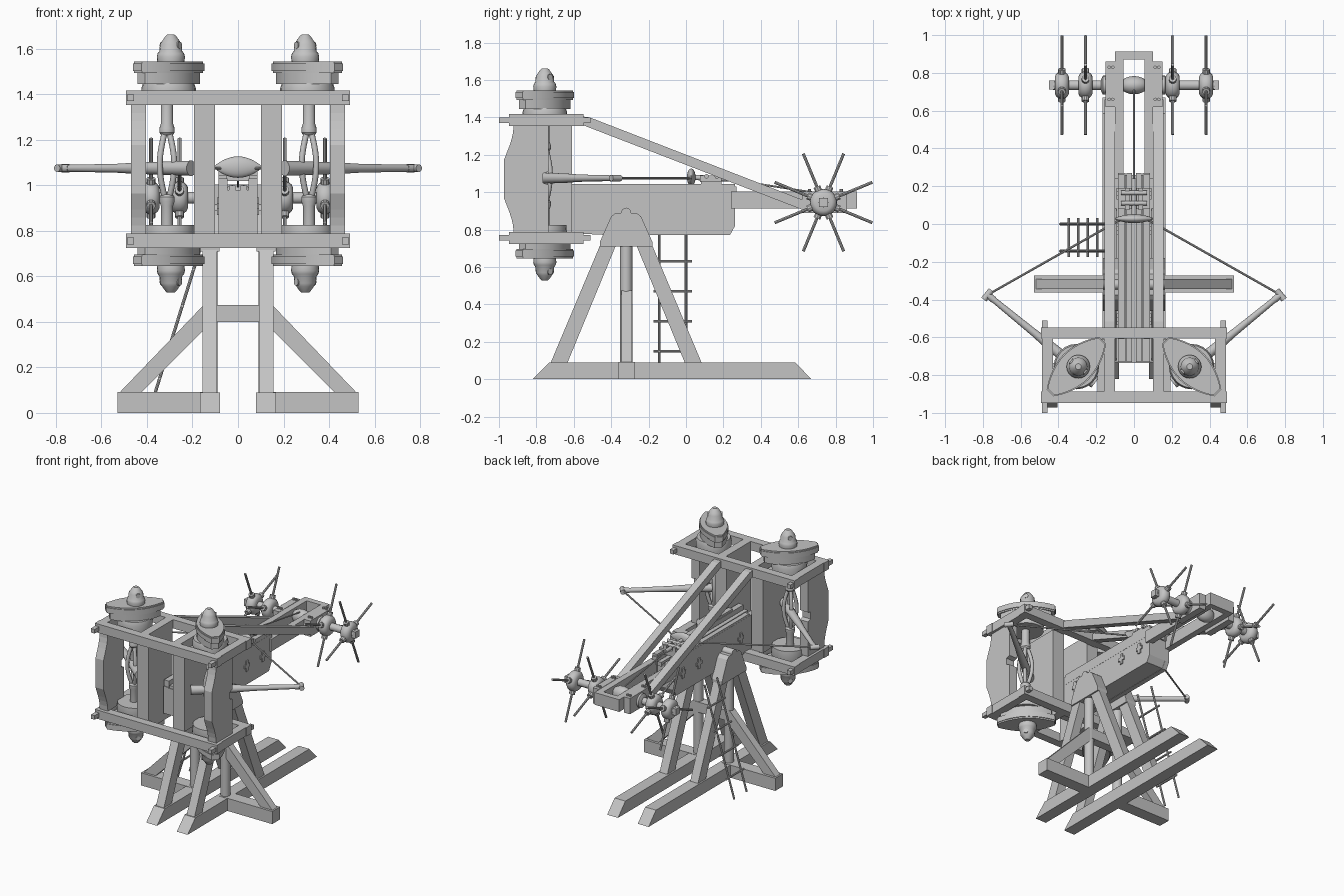
import bpy, bmesh, math
from mathutils import Vector, Matrix

if "Cube" in bpy.data.objects:
    bpy.data.objects.remove(bpy.data.objects["Cube"])

wood = bpy.data.materials.new("plain_grey")
wood.diffuse_color = (0.55, 0.55, 0.55, 1)
wood.use_nodes = True
wood.node_tree.nodes["Principled BSDF"].inputs["Base Color"].default_value = wood.diffuse_color
SIDES = (-1, 1)


def finish(name, bm, smooth=False):
    bmesh.ops.recalc_face_normals(bm, faces=bm.faces)
    me = bpy.data.meshes.new(name)
    bm.to_mesh(me)
    bm.free()
    me.materials.append(wood)
    ob = bpy.data.objects.new(name, me)
    bpy.context.collection.objects.link(ob)
    if smooth:
        bpy.context.view_layer.objects.active = ob
        ob.select_set(True)
        bpy.ops.object.shade_smooth_by_angle(angle=math.radians(35))
        ob.select_set(False)
    return ob


def box(name, x, y, z):
    """Box from (min, max) pairs."""
    bm = bmesh.new()
    bmesh.ops.create_cube(bm, size=1)
    for v in bm.verts:
        v.co = [(a + b) / 2 + c * abs(b - a) for (a, b), c in zip((x, y, z), v.co)]
    return finish(name, bm)


def prism(name, pts, axis, lo, hi, mat=None, smooth=False):
    """Extrude a 2D outline along axis (x: pts are yz, y: xz, z: xy)."""
    put = {"x": lambda a, b, h: (h, a, b), "y": lambda a, b, h: (a, h, b),
           "z": lambda a, b, h: (a, b, h)}[axis]
    bm = bmesh.new()
    rings = [[bm.verts.new(put(a, b, h)) for a, b in pts] for h in (lo, hi)]
    n = len(pts)
    for r in rings:
        bm.faces.new(r)
    for i in range(n):
        j = (i + 1) % n
        bm.faces.new((rings[0][i], rings[0][j], rings[1][j], rings[1][i]))
    if mat:
        bm.transform(mat)
    return finish(name, bm, smooth)


def lathe(name, start, direction, profile, n=20):
    """Turned part: profile is (distance along, radius)."""
    bm = bmesh.new()
    rings = [[bm.verts.new((r * math.cos(t * math.tau / n), r * math.sin(t * math.tau / n), h))
              for t in range(n)] for h, r in profile]
    for a, b in zip(rings, rings[1:]):
        for i in range(n):
            j = (i + 1) % n
            bm.faces.new((a[i], a[j], b[j], b[i]))
    bm.faces.new(rings[0])
    bm.faces.new(rings[-1])
    q = Vector(direction).to_track_quat("Z", "Y").to_matrix().to_4x4()
    bm.transform(Matrix.Translation(start) @ q)
    return finish(name, bm, True)


def rod(name, p, q, r1, r2=None, n=12):
    d = Vector(q) - Vector(p)
    return lathe(name, p, d, [(0, r1), (d.length, r1 if r2 is None else r2)], n)


def blob(name, c, size):
    bm = bmesh.new()
    bmesh.ops.create_uvsphere(bm, u_segments=20, v_segments=12, radius=1)
    bm.transform(Matrix.Translation(c) @ Matrix.Diagonal((*size, 1)))
    return finish(name, bm, True)


def span(s, a, b):
    return (min(s * a, s * b), max(s * a, s * b))


# Spring frame: rails, tenoned side rails
for z0, tag in ((1.353, "top"), (0.724, "bottom")):
    z = (z0, z0 + 0.064)
    box(tag + "_front_rail", (-0.493, 0.493), (-0.947, -0.888), z)
    box(tag + "_rear_rail", (-0.493, 0.493), (-0.606, -0.548), z)
    for s in SIDES:
        box(tag + "_side_rail", span(s, 0.43, 0.488), (-0.89, -0.6), z)
        box(tag + "_tenon", span(s, 0.457, 0.487), (-1.0, -0.51), (z0 + 0.017, z0 + 0.047))
        box(tag + "_inner_rail", span(s, 0.1, 0.16), (-0.89, -0.6), z)

for s in SIDES:
    # Inner posts and bulging side plates notched for the arms
    box("inner_post", span(s, 0.1, 0.193), (-0.89, -0.61), (0.787, 1.355))
    bow = [(-0.922 - 0.05 * min(1, 0.72 - 0.72 * math.cos(math.tau * i / 16)),
            0.787 + 0.567 * i / 16) for i in range(17)]
    prism("side_plate", bow + [(-0.735, 1.354), (-0.735, 1.11), (-0.765, 1.10),
                               (-0.765, 1.05), (-0.735, 1.04), (-0.735, 0.787)],
          "x", s * 0.405, s * 0.47)

    # Torsion washers: stacked lens plates set diagonally, mirrored top and bottom
    cx, cy = s * 0.305, -0.755
    turn = Matrix.Translation((cx, cy, 0)) @ Matrix.Rotation(-s * math.pi / 4, 4, "Z")
    for d in SIDES:
        def lens(name, length, width, lo, hi):
            half = [(length * (i / 8 - 1), width * (1 - 0.72 * (i / 8 - 1) ** 2)) for i in range(17)]
            prism(name, half + [(-a, -b) for a, b in half], "z",
                  1.095 + d * lo, 1.095 + d * hi, turn, True)
        lens("washer_rim", 0.19, 0.088, 0.398, 0.45)
        lens("washer_plate", 0.196, 0.094, 0.408, 0.44)
        lens("washer_middle", 0.17, 0.088, 0.35, 0.398)
        lathe("washer_ring", (cx, cy, 1.095 + d * 0.27), (0, 0, d),
              [(0, 0.115), (0.06, 0.12), (0.085, 0.112)], 24)
        fx = s * 0.295
        lathe("washer_cap", (fx, cy, 1.095 + d * 0.45), (0, 0, d),
              [(0, 0.06), (0.02, 0.062), (0.035, 0.058), (0.045, 0.05), (0.075, 0.048),
               (0.09, 0.038), (0.11, 0.024), (0.117, 0.016)])
        o = Vector((s * 0.04, 0.03, 0))
        c = Vector((fx, cy, 1.095 + d * 0.52))
        rod("cap_pin", c - o, c + o, 0.016)
        # Skein ends
        lathe("skein_neck", (s * 0.312, cy, 1.09 + d * 0.13), (0, 0, d),
              [(0, 0.025), (0.012, 0.034), (0.03, 0.034), (0.05, 0.027), (0.2, 0.027)], 14)

    # Skein strands wrapping the arm
    for k in SIDES:
        for dy in SIDES:
            cu = bpy.data.curves.new("skein_strand", "CURVE")
            cu.dimensions = "3D"
            cu.bevel_depth, cu.bevel_resolution = 0.013, 2
            sp = cu.splines.new("POLY")
            sp.points.add(12)
            for i, p in enumerate(sp.points):
                f = math.sin(math.pi * i / 12)
                p.co = (s * 0.312 + k * (0.012 + 0.02 * f), cy + dy * (0.01 + 0.02 * f),
                        0.955 + 0.27 * i / 12, 1)
            cu.materials.append(wood)
            ob = bpy.data.objects.new("skein_strand", cu)
            bpy.context.collection.objects.link(ob)

    # Throwing arm, tip and bowstring
    butt, tip = Vector((s * 0.205, -0.84, 1.075)), Vector((s * 0.775, -0.375, 1.075))
    d = tip - butt
    lathe("arm", butt, d, [(0, 0.034), (0.2, 0.028), (0.3, 0.026), (0.42, 0.02),
                           (d.length, 0.015)], 14)
    across = Vector((-d.y, d.x, 0)).normalized() * 0.032
    rod("arm_tip", tip - across, tip + across, 0.017)
    rod("arm_lashing", tip - d * 0.06, tip, 0.018)
    rod("bowstring", tip, (s * 0.06, 0.03, 1.075), 0.006, n=8)
    rod("bowstring_loop", (s * 0.06, 0.03, 1.075), (0, 0.05, 1.075), 0.006, n=8)

    # Long braces from the frame down to the windlass
    prism("long_brace", [(-0.555, 1.405), (-0.515, 1.40), (0.66, 0.945), (0.66, 0.89),
                         (0.60, 0.915), (-0.555, 1.36)], "x", s * 0.1, s * 0.155)

    # Stock cheek, crosses on the side
    prism("stock_cheek", [(-0.735, 0.787), (-0.40, 0.77), (0.235, 0.77), (0.262, 0.82),
                          (0.262, 1.045), (-0.40, 1.045), (-0.61, 1.045), (-0.61, 0.985),
                          (-0.735, 0.985)], "x", s * 0.05, s * 0.085)
    for y in (-0.505, -0.025, 0.16):
        box("side_cross", span(s, 0.083, 0.093), (y - 0.03, y + 0.03), (0.896, 0.92))
        box("side_cross", span(s, 0.083, 0.093), (y - 0.012, y + 0.012), (0.87, 0.946))

    # Rear slide rails and windlass cheeks with bolts
    box("rear_rail", span(s, 0.055, 0.1), (0.24, 0.913), (0.914, 1.003))
    box("windlass_cheek", span(s, 0.1, 0.15), (0.62, 0.86), (0.89, 1.005))
    for y in (0.66, 0.83):
        for x in (0.112, 0.132):
            rod("cheek_bolt", (s * x, y, 1.0), (s * x, y, 1.018), 0.009, n=8)

    # Stand: bracket, pivot, A-frame legs, post, sled
    prism("pivot_bracket", [(-0.46, 0.71), (-0.46, 0.735), (-0.40, 0.87), (-0.375, 0.89),
                            (-0.265, 0.89), (-0.24, 0.87), (-0.18, 0.735), (-0.18, 0.71)],
          "x", s * 0.082, s * 0.165)
    rod("pivot_pin", (s * 0.08, -0.32, 0.89), (s * 0.165, -0.32, 0.89), 0.027, n=16)
    for k in SIDES:
        prism("leg", [(-0.32 + k * a, b) for a, b in
                      ((0.055, 0.715), (0.14, 0.715), (0.405, 0.085), (0.315, 0.085))],
              "x", s * 0.092, s * 0.155)
    rod("centre_post", (s * 0.123, -0.32, 0.08), (s * 0.123, -0.32, 0.72), 0.033, n=16)
    prism("sled_beam", [(-0.82, 0), (-0.73, 0.09), (0.585, 0.09), (0.67, 0)],
          "x", s * 0.08, s * 0.167)
    box("outrigger", span(s, 0.1, 0.53), (-0.362, -0.272), (0, 0.092))
    prism("diagonal_brace", [(s * a, b) for a, b in
                             ((0.12, 0.475), (0.15, 0.475), (0.52, 0.09), (0.425, 0.09),
                              (0.12, 0.395))], "y", -0.345, -0.29)
box("stand_crossbeam", (-0.13, 0.13), (-0.35, -0.285), (0.4, 0.475))

# Stock core and slider with grooved bed
prism("stock_core", [(-0.735, 0.787), (-0.40, 0.772), (0.234, 0.772), (0.26, 0.82),
                     (0.26, 0.98), (-0.735, 0.98)], "x", -0.08, 0.08)
for x in (-0.066, 0.066):
    box("slider_edge", (x - 0.02, x + 0.02), (-0.73, 0.27), (0.97, 1.03))
for x in (-0.025, 0.025):
    box("slider_bed", (x - 0.015, x + 0.015), (-0.73, 0.27), (0.97, 1.0))
box("rear_end_bar", (-0.1, 0.1), (0.87, 0.913), (0.914, 1.003))

# Trigger block, claws and string pad
box("trigger_block", (-0.085, 0.085), (0.08, 0.19), (1.02, 1.06))
for x in (-0.035, 0.035):
    box("trigger_cheek", (x - 0.012, x + 0.012), (0.075, 0.19), (1.055, 1.09))
rod("trigger_pin", (-0.07, 0.11, 1.085), (0.07, 0.11, 1.085), 0.012)
rod("trigger_pin", (-0.07, 0.165, 1.085), (0.07, 0.165, 1.085), 0.012)
rod("trigger_hook", (0, 0.02, 1.08), (0, 0.24, 1.07), 0.014)
pad = lathe("string_pad", (-0.105, 0, 0), (1, 0, 0),
            [(0.105 + 0.105 * t / 6, 0.004 + 0.043 * (1 - (t / 6) ** 2)) for t in range(-6, 7)])
pad.data.transform(Matrix.Translation((0, 0.028, 1.08)) @ Matrix.Diagonal((1, 0.5, 1, 1)))

# Windlass: barrel, rope, axle, spoked hubs
wy, wz = 0.735, 0.945
blob("windlass_barrel", (0, wy, wz + 0.005), (0.075, 0.048, 0.055))
rod("windlass_core", (-0.16, wy, wz), (0.16, wy, wz), 0.025)
rod("pull_rope", (0, 0.22, 1.07), (0, wy - 0.01, 0.992), 0.005, n=8)
for s in SIDES:
    rod("axle", (s * 0.12, wy, wz), (s * 0.43, wy, wz), 0.026, n=16)
    box("axle_end", span(s, 0.42, 0.45), (wy - 0.024, wy + 0.024), (wz - 0.024, wz + 0.024))
    lathe("axle_collar", (s * 0.15, wy, wz), (s, 0, 0), [(0, 0.05), (0.015, 0.05), (0.025, 0.03)])
# Each hub carries four spokes, alternate hubs turned by 45 degrees
for x in (-0.382, -0.257, 0.205, 0.382):
    lathe("spoke_hub", (x - 0.037, wy, wz), (1, 0, 0),
          [(0, 0.045), (0.006, 0.058), (0.018, 0.069), (0.037, 0.073), (0.056, 0.069),
           (0.068, 0.058), (0.074, 0.045)])
    first = math.pi / 8 if abs(x) > 0.3 else 3 * math.pi / 8
    for i in range(4):
        a = first + i * math.pi / 2
        u = Vector((0, math.cos(a), math.sin(a)))
        c = Vector((x, wy, wz))
        rod("spoke", c + u * 0.05, c + u * 0.283, 0.008, n=8)
        rod("spoke_socket", c + u * 0.055, c + u * 0.092, 0.02, n=10)

# Ladder
for y in (-0.143, 0.0):
    rod("ladder_rail", (-0.39, y, 0.005), (-0.15, y, 0.775), 0.007, n=8)
for z in (0.15, 0.31, 0.47, 0.63):
    x = -0.39 + (z - 0.005) * 0.312
    rod("ladder_rung", (x, -0.175, z), (x, 0.032, z), 0.007, n=8)
